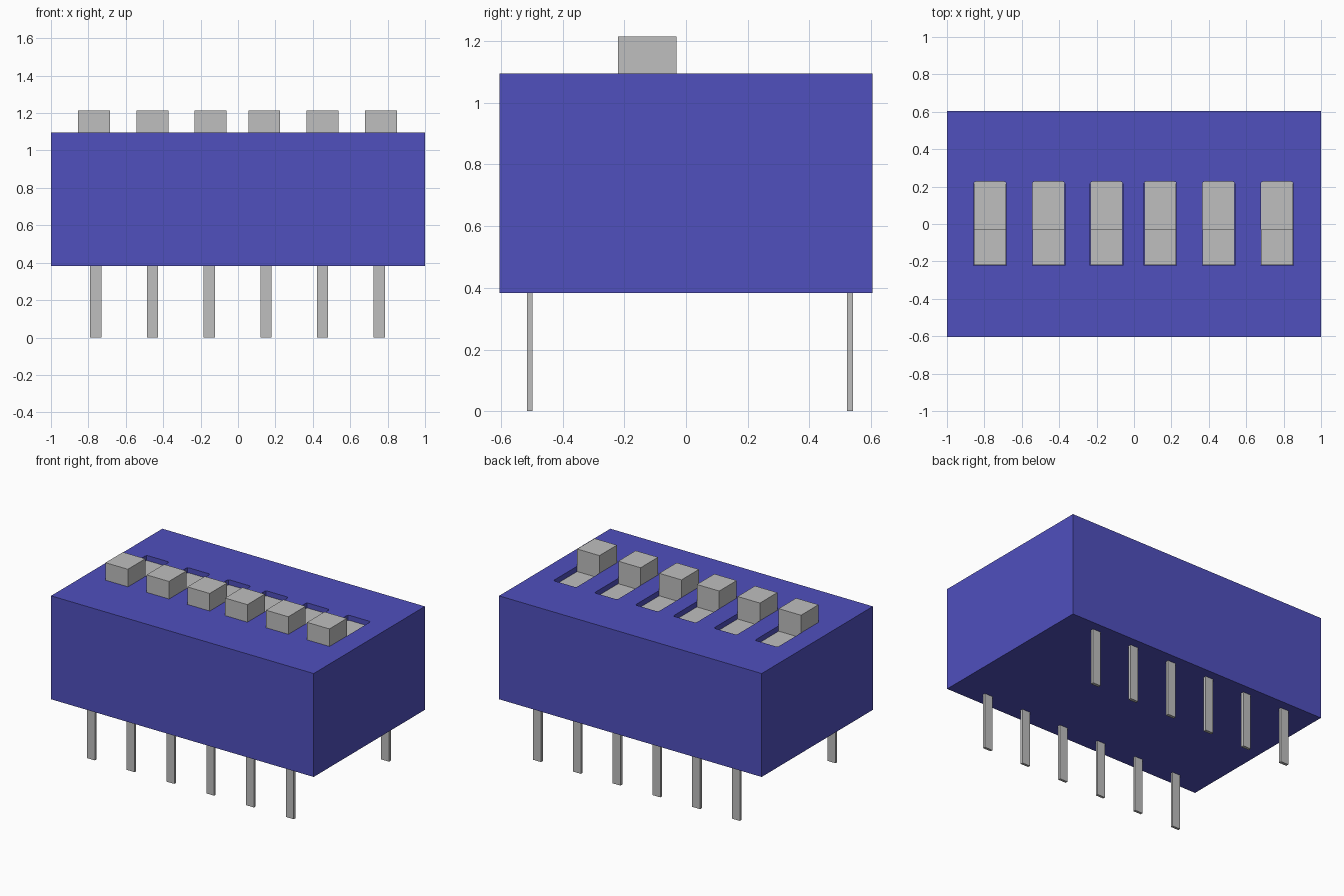
import bpy
import bmesh

cube = bpy.data.objects.get("Cube")
if cube:
    bpy.data.objects.remove(cube, do_unlink=True)


def material(name, rgb, metallic=0.0):
    m = bpy.data.materials.new(name)
    m.use_nodes = True
    m.diffuse_color = (*rgb, 1)
    m.node_tree.nodes["Principled BSDF"].inputs["Base Color"].default_value = (*rgb, 1)
    return m


BLUE = material("blue_plastic", (0.08, 0.08, 0.515))
GREY = material("light_grey", (0.52, 0.52, 0.52))


def prism(name, profile, x0, x1, mat):
    """Extrude a closed (y, z) profile along x."""
    bm = bmesh.new()
    face = bm.faces.new([bm.verts.new((x0, y, z)) for y, z in profile])
    ext = bmesh.ops.extrude_face_region(bm, geom=[face])
    verts = [v for v in ext["geom"] if isinstance(v, bmesh.types.BMVert)]
    bmesh.ops.translate(bm, verts=verts, vec=(x1 - x0, 0, 0))
    bmesh.ops.recalc_face_normals(bm, faces=bm.faces)
    mesh = bpy.data.meshes.new(name)
    bm.to_mesh(mesh)
    bm.free()
    mesh.materials.append(mat)
    obj = bpy.data.objects.new(name, mesh)
    bpy.context.collection.objects.link(obj)
    return obj


def box(name, x0, x1, y0, y1, z0, z1, mat):
    return prism(name, [(y0, z0), (y1, z0), (y1, z1), (y0, z1)], x0, x1, mat)


BOTTOM, TOP = 0.383, 1.095
FLOOR, SLOT_BOTTOM, KNOB_TOP = 1.06, 1.0, 1.215
SLOT_FRONT, SLOT_BACK, KNOB_BACK = -0.22, 0.227, -0.03
SWITCH_X = (-0.77, -0.457, -0.147, 0.14, 0.452, 0.765)

# Housing
body = box("housing", -1, 1, -0.605, 0.605, BOTTOM, TOP, BLUE)

# Slots cut into the top, with slightly rounded rear corners
for i, x in enumerate(SWITCH_X):
    cutter = box(f"slot_cutter_{i + 1}", x - 0.087, x + 0.087,
                 SLOT_FRONT - 0.001, SLOT_BACK, SLOT_BOTTOM, TOP + 0.1, BLUE)
    bm = bmesh.new()
    bm.from_mesh(cutter.data)
    rear = [e for e in bm.edges
            if all(v.co.y > 0.2 for v in e.verts)
            and abs(e.verts[0].co.z - e.verts[1].co.z) > 0.05]
    bmesh.ops.bevel(bm, geom=rear, offset=0.012, segments=2,
                    profile=0.5, affect='EDGES')
    bm.to_mesh(cutter.data)
    bm.free()
    cutter.hide_render = True
    mod = body.modifiers.new(f"slot_{i + 1}", 'BOOLEAN')
    mod.operation = 'DIFFERENCE'
    mod.solver = 'EXACT'
    mod.object = cutter

# Apply the cuts and discard the cutters
bpy.context.view_layer.objects.active = body
for mod in list(body.modifiers):
    cutter = mod.object
    bpy.ops.object.modifier_apply(modifier=mod.name)
    bpy.data.objects.remove(cutter, do_unlink=True)

# Sliders: a flat base filling the slot floor with a raised knob at the front
slider_profile = [(SLOT_FRONT, SLOT_BOTTOM), (SLOT_BACK, SLOT_BOTTOM),
                  (SLOT_BACK, FLOOR), (KNOB_BACK, FLOOR),
                  (KNOB_BACK, KNOB_TOP), (SLOT_FRONT, KNOB_TOP)]
for i, x in enumerate(SWITCH_X):
    prism(f"slider_{i + 1}", slider_profile, x - 0.085, x + 0.085, GREY)

# Two rows of flat contact pins
for row, y0, y1 in (("front", -0.515, -0.498), ("back", 0.522, 0.542)):
    for i in range(6):
        x = -0.76 + i * 0.303
        box(f"{row}_pin_{i + 1}", x - 0.03, x + 0.03, y0, y1, 0, BOTTOM + 0.02, GREY)
